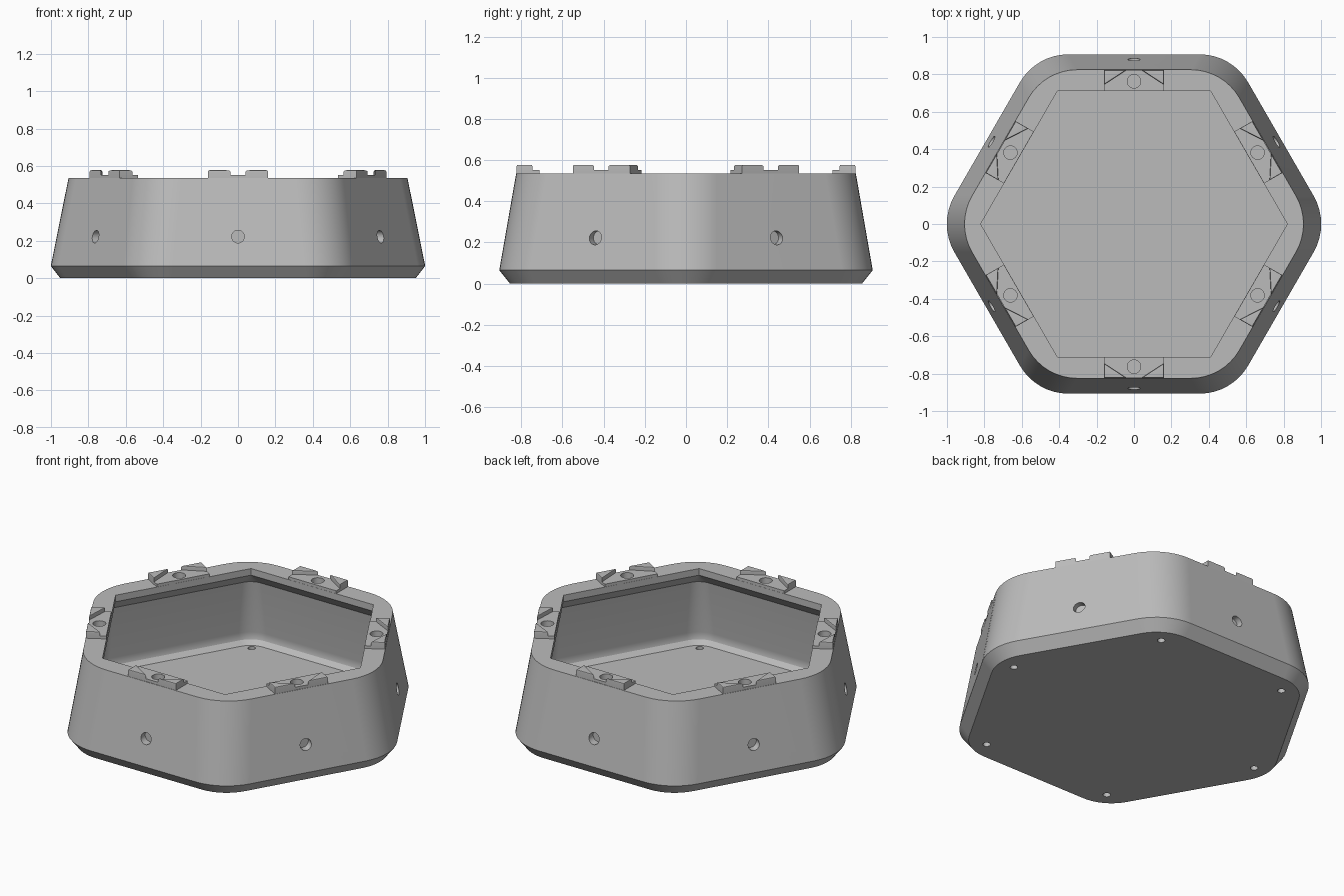
import bpy, bmesh, math
from mathutils import Matrix, Vector

cube = bpy.data.objects.get("Cube")
if cube:
    bpy.data.objects.remove(cube, do_unlink=True)

grey = bpy.data.materials.new("plain grey")
grey.use_nodes = True
COLOUR = (0.5, 0.5, 0.5, 1)
grey.diffuse_color = COLOUR
bsdf = next(n for n in grey.node_tree.nodes if n.type == 'BSDF_PRINCIPLED')
bsdf.inputs["Base Color"].default_value = COLOUR

TOP = 0.535
ARC = 8  # segments in each rounded corner


def make_object(name, bm):
    bmesh.ops.recalc_face_normals(bm, faces=bm.faces)
    mesh = bpy.data.meshes.new(name)
    bm.to_mesh(mesh)
    bm.free()
    mesh.materials.append(grey)
    obj = bpy.data.objects.new(name, mesh)
    bpy.context.collection.objects.link(obj)
    return obj


def hex_ring(bm, apothem, radius, z):
    """Rounded hexagon with its corners on the x axis."""
    core = (apothem - radius) / math.cos(math.pi / 6)
    verts = []
    for k in range(6):
        a = k * math.pi / 3
        for i in range(ARC + 1):
            b = a + math.pi / 3 * (i / ARC - 0.5)
            verts.append(bm.verts.new((core * math.cos(a) + radius * math.cos(b),
                                       core * math.sin(a) + radius * math.sin(b), z)))
    return verts


def prism(bm, outline, z0, z1, matrix, bevel=0):
    low = [bm.verts.new(matrix @ Vector((x, y, z0))) for x, y in outline]
    high = [bm.verts.new(matrix @ Vector((x, y, z1))) for x, y in outline]
    n = len(outline)
    bm.faces.new(low[::-1])
    top = bm.faces.new(high)
    for i in range(n):
        j = (i + 1) % n
        bm.faces.new((low[i], low[j], high[j], high[i]))
    if bevel:
        bmesh.ops.bevel(bm, geom=list(top.edges), offset=bevel, segments=2,
                        profile=0.5, affect='EDGES')


def cylinder(bm, radius, depth, matrix):
    bmesh.ops.create_cone(bm, cap_ends=True, segments=24, radius1=radius,
                          radius2=radius, depth=depth, matrix=matrix)


def turn(degrees):
    return Matrix.Rotation(math.radians(degrees), 4, 'Z')


# Tray shell: chamfered foot, tapered wall, rim, overhanging lip, hollow
bm = bmesh.new()
sections = [(0.855, 0.24, 0), (0.907, 0.30, 0.065), (0.825, 0.30, TOP),
            (0.71, 0.001, TOP), (0.71, 0.001, 0.495), (0.78, 0.10, 0.425),
            (0.825, 0.15, 0.10), (0.815, 0.14, 0.06), (0.79, 0.12, 0.035)]
rings = [hex_ring(bm, *s) for s in sections]
for a, b in zip(rings, rings[1:]):
    for i in range(len(a)):
        j = (i + 1) % len(a)
        bm.faces.new((a[i], a[j], b[j], b[i]))
bm.faces.new(rings[0][::-1])
bm.faces.new(rings[-1])
tray = make_object("tray_shell", bm)

# Connector pads with a pair of raised wedges on every side
bm = bmesh.new()
for k in range(6):
    m = turn(60 * k)
    prism(bm, [(-0.16, 0.711), (0.16, 0.711), (0.16, 0.822), (-0.16, 0.822)],
          TOP - 0.015, 0.552, m)
pads = make_object("connector_pads", bm)

bm = bmesh.new()
for k in range(6):
    for s in (-1, 1):
        prism(bm, [(s * 0.16, 0.745), (s * 0.16, 0.823), (s * 0.04, 0.823)],
              TOP, 0.577, turn(60 * k), 0.007)
wedges = make_object("connector_wedges", bm)

# Hole cutters: magnet pockets in the rim, side sockets, floor holes
bm = bmesh.new()
for k in range(6):
    m = turn(60 * k)
    cylinder(bm, 0.036, 0.10, m @ Matrix.Translation((0, 0.763, 0.547)))
    cylinder(bm, 0.034, 0.12, m @ Matrix.Translation((0, 0.90, 0.222))
             @ Matrix.Rotation(math.pi / 2, 4, 'X'))
    cylinder(bm, 0.021, 0.16, m @ Matrix.Translation((0.86, 0, 0)))
cutter = make_object("hole_cutter", bm)
cutter.hide_render = True

for obj in (tray, pads):
    mod = obj.modifiers.new("holes", 'BOOLEAN')
    mod.operation = 'DIFFERENCE'
    mod.solver = 'EXACT'
    mod.object = cutter
    bpy.context.view_layer.objects.active = obj
    bpy.ops.object.modifier_apply(modifier=mod.name)
bpy.data.objects.remove(cutter, do_unlink=True)

# Smooth curved walls, crisp edges
for obj in (tray, pads, wedges):
    bpy.ops.object.select_all(action='DESELECT')
    obj.select_set(True)
    bpy.context.view_layer.objects.active = obj
    bpy.ops.object.shade_smooth_by_angle(angle=math.radians(25))
    obj.modifiers.new("clean_shading", 'WEIGHTED_NORMAL').keep_sharp = True
